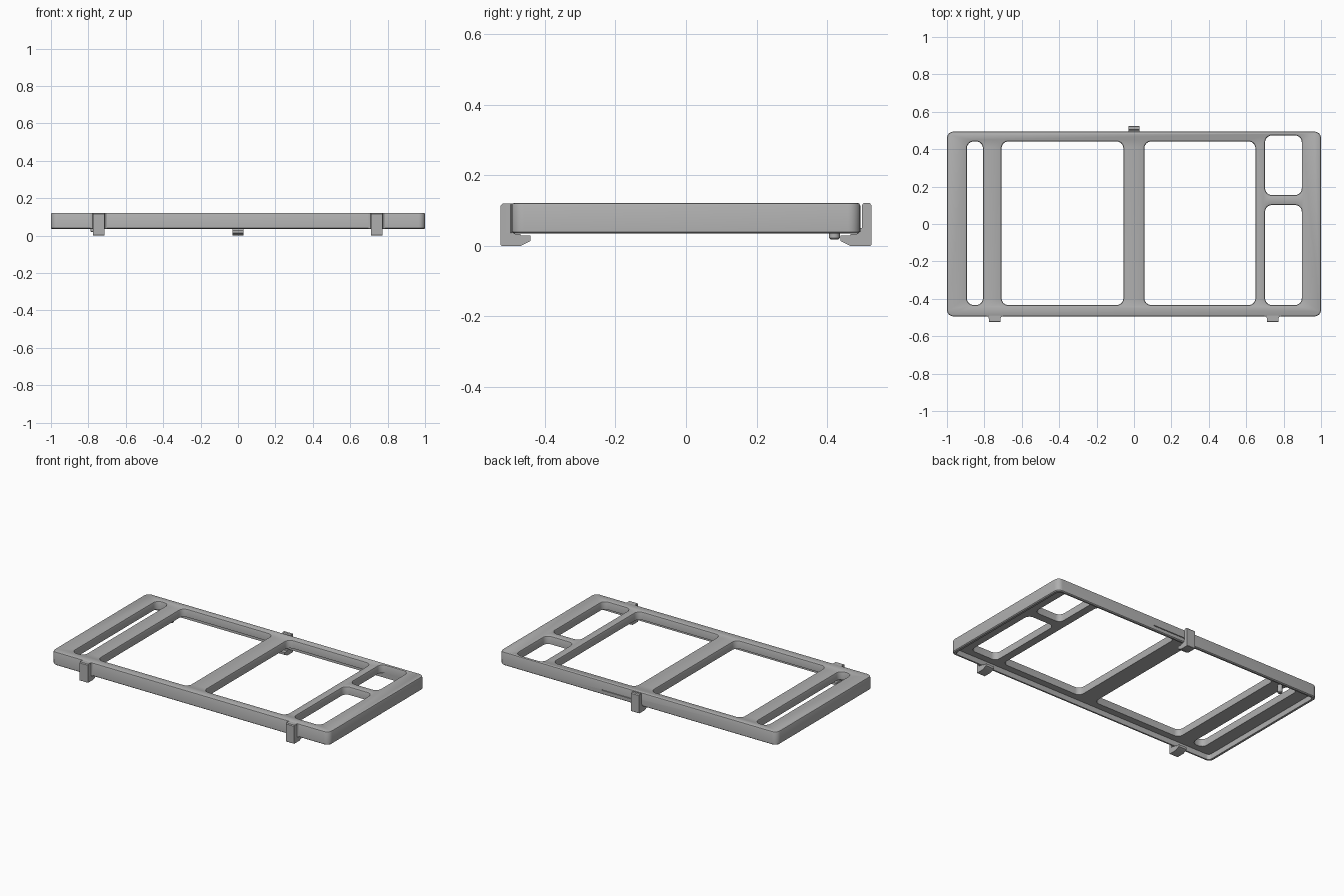
import bpy, bmesh, math

if "Cube" in bpy.data.objects:
    bpy.data.objects.remove(bpy.data.objects["Cube"])

grey = bpy.data.materials.new("mid_grey")
grey.diffuse_color = (0.43, 0.43, 0.43, 1)
grey.use_nodes = True
grey.node_tree.nodes["Principled BSDF"].inputs["Base Color"].default_value = grey.diffuse_color


def finish(name, bm):
    bmesh.ops.recalc_face_normals(bm, faces=bm.faces[:])
    mesh = bpy.data.meshes.new(name)
    bm.to_mesh(mesh)
    bm.free()
    mesh.materials.append(grey)
    ob = bpy.data.objects.new(name, mesh)
    bpy.context.collection.objects.link(ob)
    return ob


def rounded_block(name, x0, x1, y0, y1, r, levels, seg=6):
    """Stack of rounded rectangles; levels are (z, inset) pairs."""
    bm = bmesh.new()
    rings = []
    for z, inset in levels:
        rad = max(r - inset, 0.004)
        a, b, c, d = x0 + inset + rad, x1 - inset - rad, y0 + inset + rad, y1 - inset - rad
        ring = []
        for i, (cx, cy) in enumerate([(b, d), (a, d), (a, c), (b, c)]):
            for k in range(seg + 1):
                t = math.pi / 2 * (i + k / seg)
                ring.append(bm.verts.new((cx + rad * math.cos(t), cy + rad * math.sin(t), z)))
        rings.append(ring)
    n = len(rings[0])
    for lo, hi in zip(rings, rings[1:]):
        for i in range(n):
            bm.faces.new((lo[i], lo[(i + 1) % n], hi[(i + 1) % n], hi[i]))
    bm.faces.new(rings[0][::-1])
    bm.faces.new(rings[-1])
    return finish(name, bm)


def prism(name, pts, lo, hi, axis):
    """Extrude a (y, z) outline along x, or an (x, y) outline along z."""
    bm = bmesh.new()
    def put(p, h):
        return bm.verts.new((h, p[0], p[1]) if axis == "x" else (p[0], p[1], h))
    a = [put(p, lo) for p in pts]
    b = [put(p, hi) for p in pts]
    bm.faces.new(a)
    bm.faces.new(b[::-1])
    for i in range(len(pts)):
        j = (i + 1) % len(pts)
        bm.faces.new((a[i], a[j], b[j], b[i]))
    return finish(name, bm)


def cut(ob, cutter):
    m = ob.modifiers.new("cut", "BOOLEAN")
    m.operation, m.solver, m.object = "DIFFERENCE", "EXACT", cutter
    bpy.context.view_layer.objects.active = ob
    bpy.ops.object.modifier_apply(modifier=m.name)
    bpy.data.objects.remove(cutter, do_unlink=True)


# Frame plate with softened top and bottom edges
TOP, BOTTOM = 0.122, 0.035
frame = rounded_block("frame", -1, 1, -0.494, 0.494, 0.035,
                      [(BOTTOM, 0.006), (BOTTOM + 0.005, 0), (TOP - 0.008, 0),
                       (TOP - 0.0025, 0.0025), (TOP, 0.008)])

# Hollow underside, leaving a thin rim
cut(frame, rounded_block("recess_cutter", -0.98, 0.98, -0.478, 0.478, 0.022,
                         [(0.0, 0), (0.07, 0)]))

# Openings, flared at the top for rounded lips
for x0, x1, y0, y1 in [(-0.893, -0.808, -0.433, 0.441),
                       (-0.708, -0.057, -0.433, 0.441),
                       (0.056, 0.649, -0.433, 0.441),
                       (0.701, 0.897, -0.433, 0.101),
                       (0.701, 0.897, 0.155, 0.473)]:
    cut(frame, rounded_block("opening_cutter", x0, x1, y0, y1, 0.035,
                             [(-0.01, 0), (TOP - 0.008, 0), (TOP - 0.0025, -0.0025),
                              (TOP, -0.008), (TOP + 0.02, -0.008)]))

# Short slit in the back wall
cut(frame, rounded_block("slit_cutter", 0.02, 0.26, 0.488, 0.51, 0.004,
                         [(0.062, 0), (0.067, 0)], 1))

# Front hooks, blended into the front wall
hook = [(-0.525, 0.002), (-0.523, 0), (-0.468, 0), (-0.44, 0.014), (-0.44, 0.029),
        (-0.468, 0.029), (-0.47, 0.034), (-0.485, 0.034), (-0.485, 0.12),
        (-0.52, 0.12), (-0.525, 0.115)]
for side, cx in (("left", -0.745), ("right", 0.742)):
    prism(f"front_hook_{side}", hook, cx - 0.03, cx + 0.03, "x")
    prism(f"front_hook_fillet_{side}",
          [(cx - 0.044, -0.49), (cx - 0.044, -0.494), (cx - 0.034, -0.498), (cx - 0.03, -0.508),
           (cx + 0.03, -0.508), (cx + 0.034, -0.498), (cx + 0.044, -0.494), (cx + 0.044, -0.49)],
          0.037, 0.117, "z")

# Back latch, standing clear of the wall above its root
latch = [(0.525, 0.002), (0.523, 0), (0.466, 0), (0.438, 0.014), (0.438, 0.029),
         (0.465, 0.029), (0.467, 0.034), (0.485, 0.034), (0.485, 0.05), (0.499, 0.05),
         (0.499, 0.116), (0.504, 0.122), (0.52, 0.122), (0.525, 0.116)]
prism("back_latch", latch, -0.03, 0.03, "x")

# Small locating peg under the left bar
rounded_block("locating_peg", -0.788, -0.758, 0.405, 0.436, 0.015,
              [(0.018, 0.005), (0.023, 0), (0.08, 0)])

for ob in bpy.context.scene.objects:
    bpy.ops.object.select_all(action="DESELECT")
    ob.select_set(True)
    bpy.context.view_layer.objects.active = ob
    bpy.ops.object.shade_smooth_by_angle(angle=math.radians(35))
